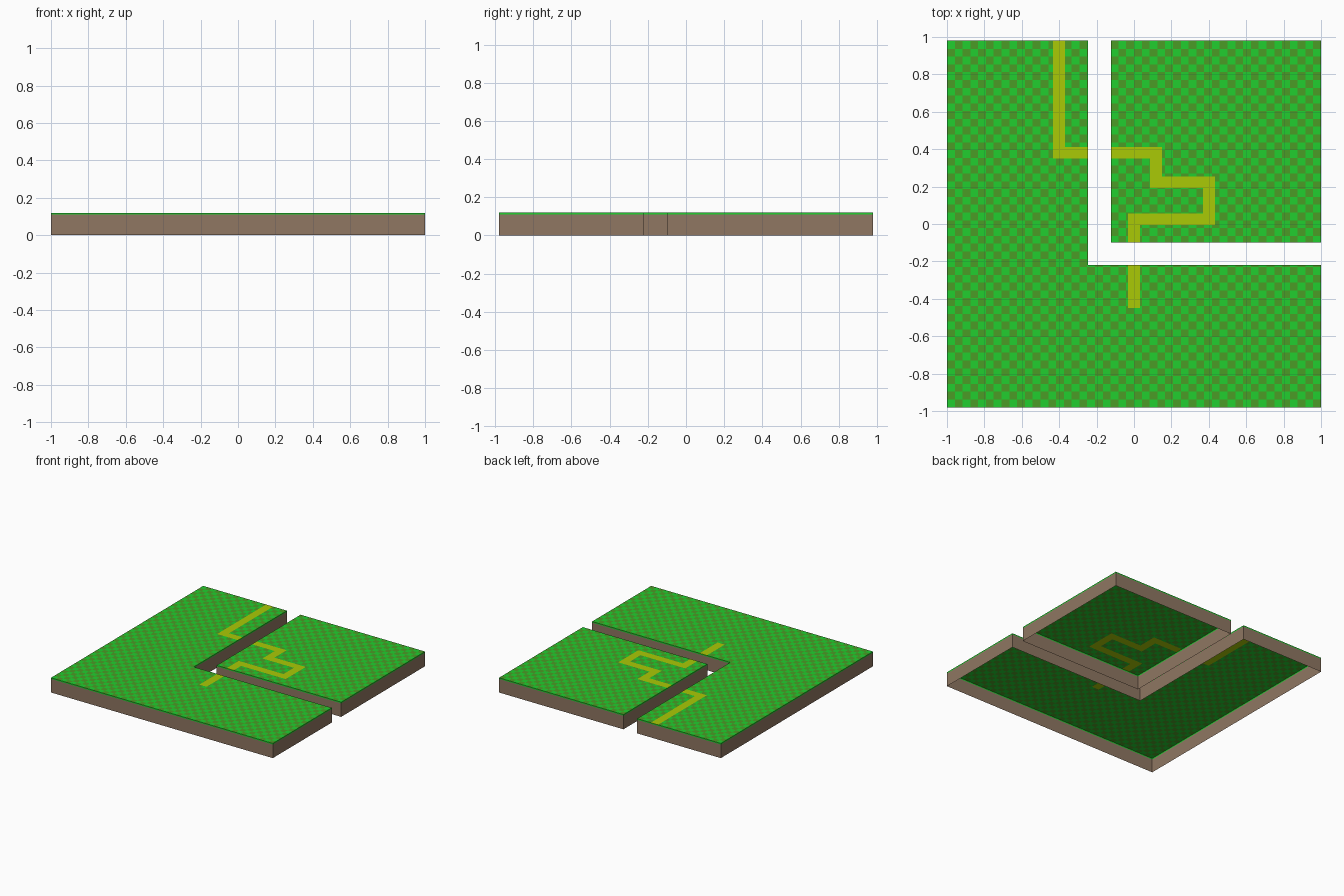
import bpy, bmesh, math

if "Cube" in bpy.data.objects:
    bpy.data.objects.remove(bpy.data.objects["Cube"])

TOP, RIM = 0.12, 0.11
CELL = 2 / 48

def material(name, srgb):
    m = bpy.data.materials.new(name)
    m.diffuse_color = [(c / 255) ** 2.2 for c in srgb] + [1]
    m.use_nodes = True
    m.node_tree.nodes["Principled BSDF"].inputs["Base Color"].default_value = m.diffuse_color
    return m

soil = material("soil", (142, 118, 98))
grass = material("grass", (38, 205, 50))
dry_grass = material("dry_grass", (76, 155, 42))
sand = material("sand", (168, 200, 14))

# Rectangles are x0, y0, x1, y1
SQUARE = (-0.122, -0.1, 1, 0.98)
ARMS = [(-1, -0.98, 1, -0.22), (-1, -0.22, -0.245, 0.98)]
PATH = [(-0.433, 0.35, -0.369, 0.98), (-0.433, 0.35, 0.15, 0.412),
        (0.086, 0.192, 0.15, 0.412), (0.086, 0.192, 0.433, 0.254),
        (0.37, -0.005, 0.433, 0.254), (-0.033, -0.005, 0.433, 0.057),
        (-0.033, -0.45, 0.031, 0.057)]

def inside(x, y, rects):
    return any(a < x < c and b < y < d for a, b, c, d in rects)

def cuts(axis):
    """Checker lines merged with every edge of the plates and path."""
    half = (1, 0.98)[axis]
    vals = [-half + i * CELL for i in range(math.ceil(2 * half / CELL))]
    for r in ARMS + [SQUARE] + PATH:
        vals += [r[axis], r[axis + 2]]
    return sorted({round(v, 5) for v in vals})

XS, YS = cuts(0), cuts(1)

def finish(bm, name, mats):
    bmesh.ops.remove_doubles(bm, verts=bm.verts, dist=1e-6)
    me = bpy.data.meshes.new(name)
    bm.to_mesh(me)
    bm.free()
    for m in mats:
        me.materials.append(m)
    ob = bpy.data.objects.new(name, me)
    bpy.context.collection.objects.link(ob)

def surface(name, rects, mats):
    """Flat chequered top with the winding path inlaid."""
    bm = bmesh.new()
    for x0, x1 in zip(XS, XS[1:]):
        for y0, y1 in zip(YS, YS[1:]):
            x, y = (x0 + x1) / 2, (y0 + y1) / 2
            if not inside(x, y, rects):
                continue
            f = bm.faces.new([bm.verts.new((u, v, TOP)) for u, v in
                              ((x0, y0), (x1, y0), (x1, y1), (x0, y1))])
            if inside(x, y, PATH):
                f.material_index = 2
            else:
                f.material_index = (int((x + 1) / CELL) + int((y + 0.98) / CELL)) % 2
    finish(bm, name, mats)

def band(name, outline, z0, z1, mat):
    """Open-bottomed wall strip around an outline."""
    bm = bmesh.new()
    for a, b in zip(outline, outline[1:] + outline[:1]):
        bm.faces.new([bm.verts.new(p) for p in
                      ((*a, z0), (*b, z0), (*b, z1), (*a, z1))])
    finish(bm, name, [mat])

corner = [(-1, -0.98), (1, -0.98), (1, -0.22), (-0.245, -0.22), (-0.245, 0.98), (-1, 0.98)]
square = [(-0.122, -0.1), (1, -0.1), (1, 0.98), (-0.122, 0.98)]

# Each plate: chequered turf, grass rim, soil walls
for label, rects, outline in (("corner", ARMS, corner), ("square", [SQUARE], square)):
    surface(label + "_turf", rects, [grass, dry_grass, sand])
    band(label + "_grass_rim", outline, RIM, TOP, grass)
    band(label + "_soil_wall", outline, 0, RIM, soil)
